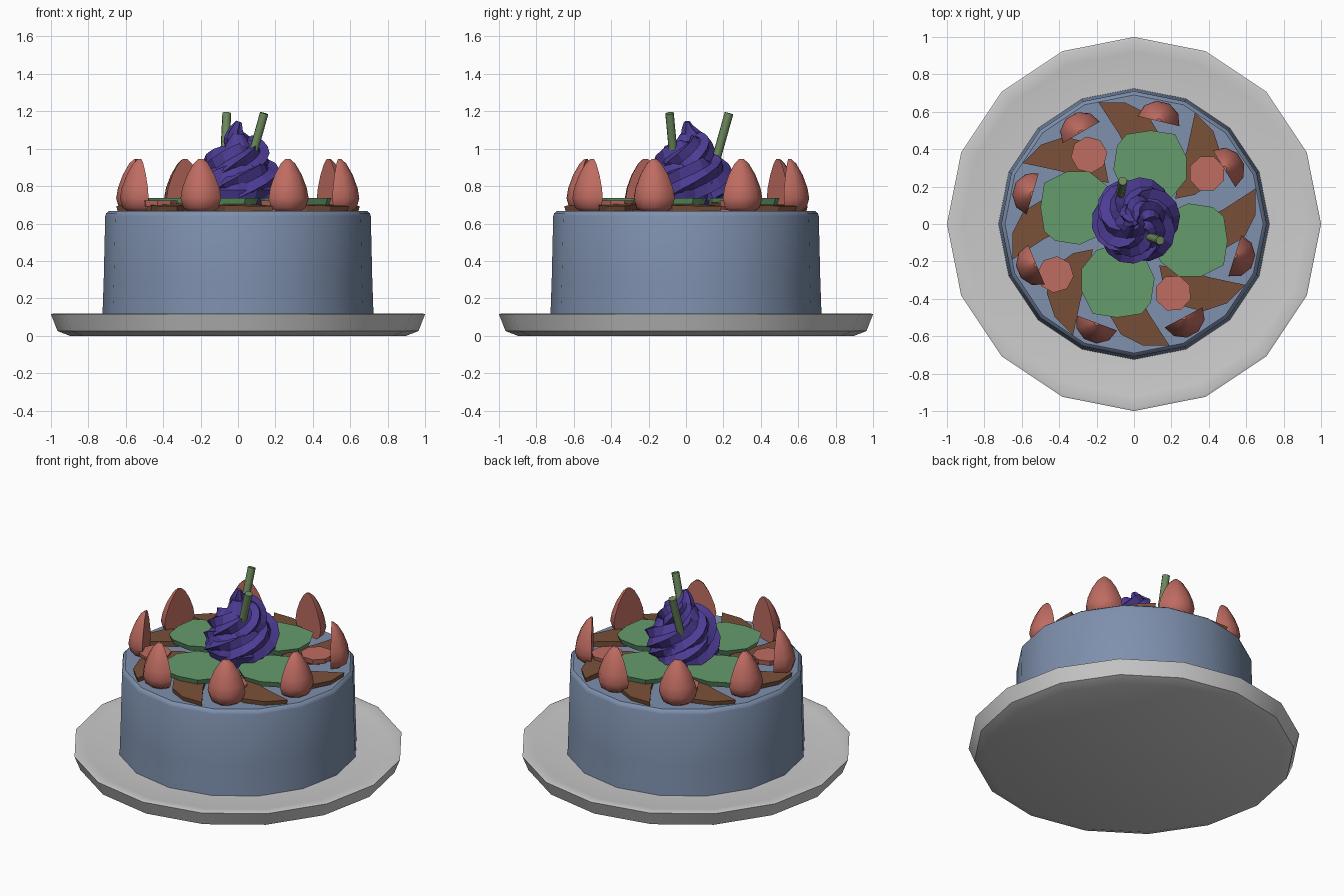
import bpy, bmesh, math, random
from mathutils import Vector, Matrix

if "Cube" in bpy.data.objects:
    bpy.data.objects.remove(bpy.data.objects["Cube"])

random.seed(4)

def material(name, rgb):
    m = bpy.data.materials.new(name)
    m.diffuse_color = (*rgb, 1)
    m.use_nodes = True
    m.node_tree.nodes["Principled BSDF"].inputs["Base Color"].default_value = m.diffuse_color
    return m

ICING = material("icing", (0.21, 0.28, 0.42))
BROWN = material("chocolate", (0.19, 0.08, 0.04))
GREEN = material("leaf_green", (0.13, 0.33, 0.15))
PINK = material("berry_pink", (0.52, 0.15, 0.12))
PURPLE = material("cream_purple", (0.075, 0.045, 0.30))
STEM = material("stem_green", (0.15, 0.25, 0.11))

def finish(name, rings, mat=None, matrix=None, smooth=None):
    """Skin a stack of equal-length closed rings and cap both ends."""
    bm = bmesh.new()
    rows = [[bm.verts.new(p) for p in r] for r in rings]
    n = len(rows[0])
    for a, b in zip(rows, rows[1:]):
        for i in range(n):
            j = (i + 1) % n
            bm.faces.new((a[i], a[j], b[j], b[i]))
    bm.faces.new(rows[0][::-1])
    bm.faces.new(rows[-1])
    if matrix:
        bm.transform(matrix)
    bmesh.ops.recalc_face_normals(bm, faces=bm.faces)
    me = bpy.data.meshes.new(name)
    bm.to_mesh(me)
    bm.free()
    ob = bpy.data.objects.new(name, me)
    bpy.context.collection.objects.link(ob)
    if mat:
        me.materials.append(mat)
    if smooth:
        bpy.ops.object.select_all(action='DESELECT')
        ob.select_set(True)
        bpy.context.view_layer.objects.active = ob
        bpy.ops.object.shade_smooth_by_angle(angle=math.radians(smooth))
    return ob

def circle(r, z, n):
    return [(r * math.cos(math.tau * i / n), r * math.sin(math.tau * i / n), z) for i in range(n)]

def lathe(name, profile, n, mat=None, smooth=35):
    return finish(name, [circle(r, z, n) for r, z in profile], mat, smooth=smooth)

def slab(name, outline, z0, z1, mat, matrix, inset=0.93):
    """Flat piece with slightly narrower underside."""
    cx = sum(p[0] for p in outline) / len(outline)
    cy = sum(p[1] for p in outline) / len(outline)
    low = [(cx + (x - cx) * inset, cy + (y - cy) * inset, z0) for x, y in outline]
    return finish(name, [low, [(x, y, z1) for x, y in outline]], mat, matrix)

def turn(deg):
    return Matrix.Rotation(math.radians(deg), 4, 'Z')

# plate and cake body
lathe("plate", [(0.90, 0), (0.965, 0.025), (1.0, 0.115), (0.985, 0.12), (0.92, 0.108), (0.6, 0.105)], 16)
lathe("cake", [(0.725, 0.10), (0.718, 0.30), (0.71, 0.64), (0.705, 0.655), (0.69, 0.667)], 16, ICING)

# ring of eight overlapping chocolate shards
shard = [(-0.19, 0.65), (-0.05, 0.65), (0.07, 0.59), (0.14, 0.47), (0.12, 0.34), (0.06, 0.25), (-0.03, 0.38), (-0.08, 0.48)]
for i in range(8):
    tilt = Matrix.Translation((0, 0.45, 0.69)) @ Matrix.Rotation(math.radians(-3), 4, 'X') @ Matrix.Translation((0, -0.45, -0.69))
    slab(f"chocolate_shard_{i+1}", shard, 0.672, 0.705, BROWN, turn(45 * i) @ tilt, 0.97)

# four leaves on top
leaf = [(-0.28, -0.24), (-0.28, -0.36), (-0.22, -0.48), (-0.09, -0.50), (0.04, -0.48), (0.09, -0.42),
        (0.11, -0.29), (0.05, -0.16), (-0.08, -0.10), (-0.20, -0.14)]
for i in range(4):
    slab(f"leaf_{i+1}", leaf, 0.70, 0.737, GREEN, turn(90 * i))

# four fruit slices between the leaves
for i, (x, y) in enumerate([(0.39, 0.27), (-0.24, 0.37), (-0.42, -0.27), (0.21, -0.37)]):
    disc = [p[:2] for p in circle(0.098, 0, 8)]
    m = Matrix.Translation((x, y, 0)) @ turn(22 + 31 * i)
    slab(f"fruit_slice_{i+1}", disc, 0.69, 0.724, PINK, m)

# halved berries standing round the edge, flat side inwards
berry = [(0.065, 0.662), (0.10, 0.685), (0.115, 0.735), (0.105, 0.79), (0.078, 0.86), (0.042, 0.92), (0.014, 0.945)]
for i, a in enumerate([76.6, 31.5, -17.5, -62, -110.5, -157.5, 163.5, 120]):
    rings = []
    for w, z in berry:
        rings.append([(w * math.cos(math.pi * k / 5), 0.565 + 0.95 * w * math.sin(math.pi * k / 5), z) for k in range(6)])
    finish(f"berry_half_{i+1}", rings, PINK, turn(a - 90), smooth=40)

# piped cream swirl: twisted star section swept up a tapering helix
def mix(t, table):
    for (t0, v0), (t1, v1) in zip(table, table[1:]):
        if t <= t1:
            return v0 + (v1 - v0) * (t - t0) / (t1 - t0)
    return table[-1][1]

def path(t):
    a = math.tau * 2.6 * t + 0.6
    r = mix(t, [(0, 0.125), (0.4, 0.125), (0.7, 0.075), (0.9, 0.025), (1, 0.015)])
    z = mix(t, [(0, 0.775), (0.35, 0.83), (0.7, 0.94), (0.9, 1.06), (1, 1.145)])
    return Vector((0.01 + r * math.cos(a), 0.02 + r * math.sin(a), z))

rings = []
steps = 48
for s in range(steps + 1):
    t = s / steps
    c = path(t)
    d = (path(min(1, t + 0.01)) - path(max(0, t - 0.01))).normalized()
    side = d.cross(Vector((0, 0, 1))).normalized()
    up = side.cross(d)
    size = mix(t, [(0, 0.085), (0.1, 0.105), (0.6, 0.105), (0.8, 0.085), (0.92, 0.05), (1, 0.015)])
    ring = []
    for k in range(12):
        a = math.tau * k / 12 + t * 16
        rad = size * (1.08 if k % 2 else 0.76)
        ring.append(c + side * rad * math.cos(a) + up * rad * math.sin(a))
    rings.append(ring)
finish("cream_swirl", rings, PURPLE)
lathe("cream_core", [(0.17, 0.70), (0.20, 0.78), (0.17, 0.88), (0.08, 1.0), (0.03, 1.08)], 12, PURPLE, None)

# two sticks pushed into the cream
for name, low, top in (("back_stick", (-0.08, 0.115, 0.78), (-0.06, 0.23, 1.19)),
                       ("front_stick", (0.025, -0.05, 0.78), (0.14, -0.088, 1.19))):
    low, top = Vector(low), Vector(top)
    d = top - low
    m = Matrix.Translation(low) @ d.to_track_quat('Z', 'Y').to_matrix().to_4x4()
    finish(name, [circle(0.024, 0, 8), circle(0.024, d.length, 8)], STEM, m, smooth=50)
